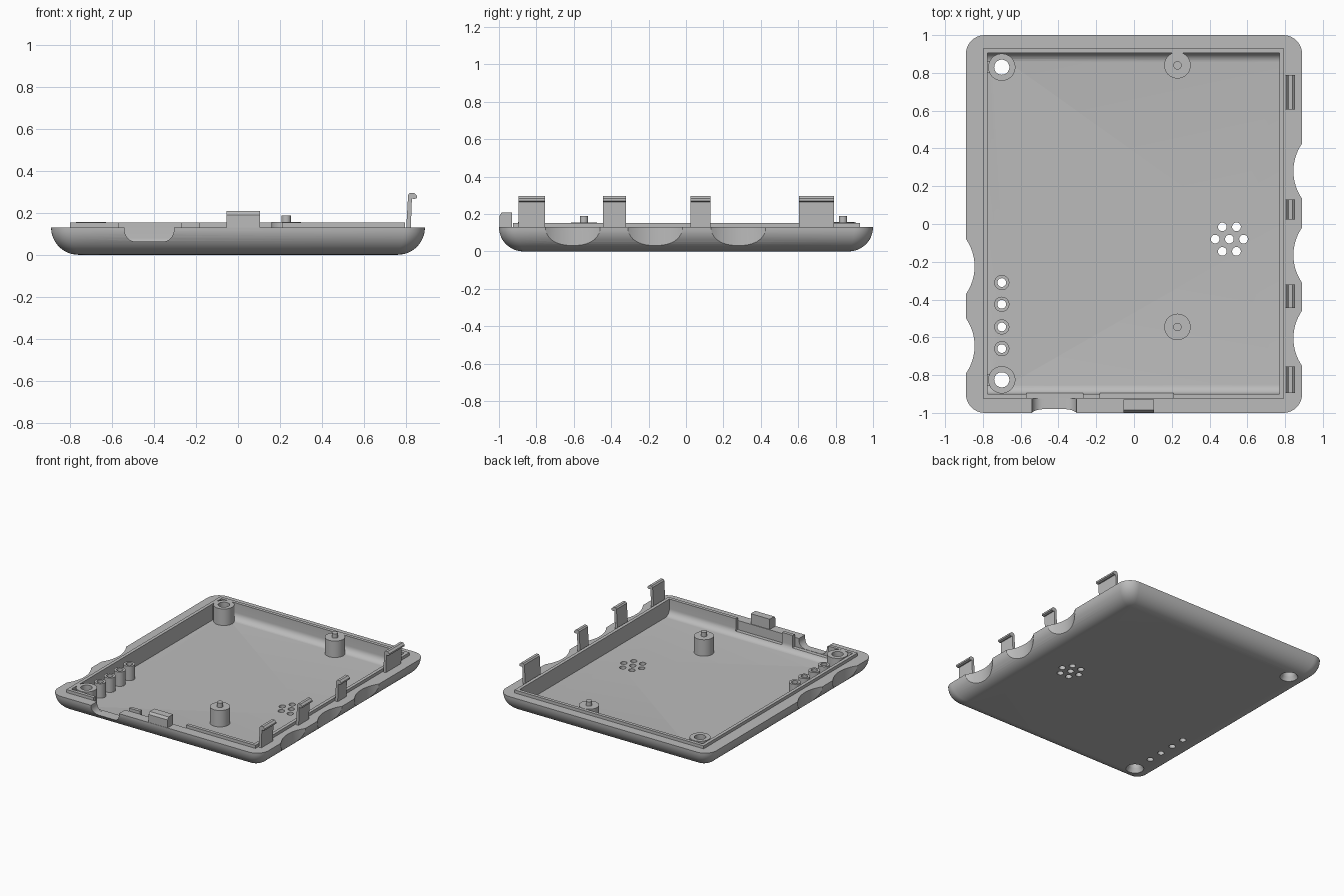
import bpy, bmesh, math
from mathutils import Matrix, Vector

cube = bpy.data.objects.get("Cube")
if cube:
    bpy.data.objects.remove(cube, do_unlink=True)

grey = bpy.data.materials.new("light grey plastic")
grey.use_nodes = True
COLOR = (0.5, 0.5, 0.5, 1)
grey.diffuse_color = COLOR
grey.node_tree.nodes["Principled BSDF"].inputs["Base Color"].default_value = COLOR

FLOOR, RIM, LIP = 0.03, 0.13, 0.153


def finish(name, bm):
    bmesh.ops.recalc_face_normals(bm, faces=bm.faces)
    mesh = bpy.data.meshes.new(name)
    bm.to_mesh(mesh)
    bm.free()
    mesh.materials.append(grey)
    ob = bpy.data.objects.new(name, mesh)
    bpy.context.collection.objects.link(ob)
    return ob


def prism(name, points, axis, lo, hi):
    """Extrude a 2D outline along x or y; the outline is given in the other two axes."""
    place = {"x": lambda a, b, t: (t, a, b), "y": lambda a, b, t: (a, t, b)}[axis]
    bm = bmesh.new()
    ends = [[bm.verts.new(place(a, b, t)) for a, b in points] for t in (lo, hi)]
    for ring in ends:
        bm.faces.new(ring)
    n = len(points)
    for i in range(n):
        j = (i + 1) % n
        bm.faces.new((ends[0][i], ends[0][j], ends[1][j], ends[1][i]))
    return finish(name, bm)


def box(name, x, y, z):
    return prism(name, [(x[0], z[0]), (x[1], z[0]), (x[1], z[1]), (x[0], z[1])], "y", *y)


def cone(name, x, y, z, r1, r2=None, segments=48):
    bm = bmesh.new()
    bmesh.ops.create_cone(bm, cap_ends=True, segments=segments, radius1=r1,
                          radius2=r1 if r2 is None else r2, depth=z[1] - z[0],
                          matrix=Matrix.Translation((x, y, sum(z) / 2)))
    return finish(name, bm)


def lathe(name, profile, x, y, closed):
    bm = bmesh.new()
    verts = [bm.verts.new((r, 0, z)) for r, z in profile]
    edges = [bm.edges.new(pair) for pair in zip(verts, verts[1:])]
    if closed:
        edges.append(bm.edges.new((verts[-1], verts[0])))
    bmesh.ops.spin(bm, geom=verts + edges, cent=(0, 0, 0), axis=(0, 0, 1),
                   angle=math.tau, steps=40)
    bmesh.ops.remove_doubles(bm, verts=bm.verts, dist=1e-5)
    bmesh.ops.translate(bm, verts=bm.verts, vec=(x, y, 0))
    return finish(name, bm)


def boolean(target, tool, operation="DIFFERENCE"):
    mod = target.modifiers.new("bool", "BOOLEAN")
    mod.operation, mod.solver, mod.object = operation, "EXACT", tool
    bpy.context.view_layer.objects.active = target
    bpy.ops.object.modifier_apply(modifier=mod.name)
    bpy.data.objects.remove(tool, do_unlink=True)


def smooth(ob, angle=32):
    bpy.ops.object.select_all(action="DESELECT")
    ob.select_set(True)
    bpy.context.view_layer.objects.active = ob
    bpy.ops.object.shade_smooth_by_angle(angle=math.radians(angle))


def rounded_ring(bm, hx, hy, r, z, steps=10):
    ring = []
    for q, (sx, sy) in enumerate([(1, 1), (-1, 1), (-1, -1), (1, -1)]):
        for i in range(steps + 1):
            a = (q + i / steps) * math.pi / 2
            ring.append(bm.verts.new((sx * (hx - r) + r * math.cos(a),
                                      sy * (hy - r) + r * math.sin(a), z)))
    return ring


# Tray shell with a quarter-round underside
bm = bmesh.new()
rings = []
for k in range(13):
    a = k / 12 * math.pi / 2
    inset = RIM * (1 - math.sin(a))
    rings.append(rounded_ring(bm, 0.89 - inset, 1 - inset, 0.1 - inset * 0.6,
                              RIM * (1 - math.cos(a))))
for low, high in zip(rings, rings[1:]):
    for i in range(len(low)):
        j = (i + 1) % len(low)
        bm.faces.new((low[i], low[j], high[j], high[i]))
bm.faces.new(rings[0])
bm.faces.new(rings[-1])
tray = finish("tray_shell", bm)

# Raised lip, then the cavity with rounded front and back floor edges
boolean(tray, box("lip", (-0.80, 0.795), (-0.925, 0.93), (0.08, LIP)), "UNION")
cavity = [(0.905, 0.3), (-0.90, 0.3)]
for side, wall in ((-1, -0.90), (1, 0.905)):
    arc = [math.pi / 2 * i / 8 for i in range(9)]
    if side > 0:
        arc.reverse()
    cavity += [(wall - side * 0.05 * (1 - math.cos(t)),
                FLOOR + 0.05 * (1 - math.sin(t))) for t in arc]
boolean(tray, prism("cavity", cavity, "x", -0.775, 0.77))

# Gaps in the front lip
for x in ((-0.57, -0.27), (-0.18, 0.21)):
    boolean(tray, box("gap", x, (-0.925, -0.86), (0.06, 0.3)))

# Connector notch with rounded lower corners
notch = [(-0.305, 0.3), (-0.54, 0.3)]
for cx, start in ((-0.485, math.pi), (-0.36, 1.5 * math.pi)):
    notch += [(cx + 0.055 * math.cos(start + i * math.pi / 16),
               0.117 + 0.055 * math.sin(start + i * math.pi / 16)) for i in range(9)]
boolean(tray, prism("notch", notch, "y", -1.1, -0.87))

# Finger scallops along both sides
for side, centres in ((1, (0.28, -0.165, -0.605)), (-1, (-0.225, -0.645))):
    for y in centres:
        boolean(tray, cone("scallop", side * 1.1, y, (-0.1, 0.3), 0.256, segments=96))

# Floor holes: speaker grille, indicator holes, countersunk screw holes
grille = [(0.505, -0.08)] + [(0.505 + 0.075 * math.cos(i * math.pi / 3),
                              -0.08 + 0.075 * math.sin(i * math.pi / 3)) for i in range(6)]
tube_ys = (-0.31, -0.425, -0.545, -0.66)
screw_ys = (0.83, -0.825)
for x, y in grille + [(-0.70, y) for y in tube_ys]:
    boolean(tray, cone("hole", x, y, (-0.1, 0.1), 0.023, segments=40))
for y in screw_ys:
    boolean(tray, cone("countersink", -0.70, y, (-0.01, 0.05), 0.067, 0.036))
smooth(tray)

# Hollow posts
for i, y in enumerate(tube_ys):
    smooth(lathe(f"indicator_tube_{i + 1}", [(0.023, 0.02), (0.04, 0.02), (0.04, 0.14),
                                             (0.023, 0.14)], -0.70, y, True))
for end, y in zip(("back", "front"), screw_ys):
    smooth(lathe(f"{end}_screw_post", [(0.052, 0.025), (0.072, 0.025), (0.072, 0.156),
                                       (0.04, 0.156), (0.04, 0.05)], -0.70, y, True))
    box(f"{end}_screw_post_rib", (-0.78, -0.755), (y - 0.03, y + 0.03), (0.02, 0.14))

# Solid posts with locating pins
for end, y in (("back", 0.84), ("front", -0.545)):
    smooth(lathe(f"{end}_pin_post", [(0, 0.02), (0.07, 0.02), (0.07, 0.155), (0.022, 0.155),
                                     (0.022, 0.188), (0, 0.188)], 0.23, y, False))
box("back_pin_post_rib", (0.20, 0.26), (0.89, 0.915), (0.02, 0.15))

# Snap clips with outward hooks
clip = [(0.80, 0.11), (0.822, 0.11), (0.828, 0.268), (0.838, 0.265), (0.852, 0.27),
        (0.852, 0.282), (0.838, 0.295), (0.818, 0.295), (0.81, 0.285)]
for i, (lo, hi) in enumerate(((-0.895, -0.755), (-0.445, -0.32), (0.025, 0.13), (0.605, 0.79))):
    prism(f"snap_clip_{i + 1}", clip, "y", lo, hi)

# Front latch block
prism("front_latch_block", [(-0.95, 0.08), (-0.985, 0.1), (-0.998, 0.13), (-0.998, 0.19),
                            (-0.985, 0.208), (-0.93, 0.208), (-0.93, 0.08)], "x", -0.055, 0.105)
